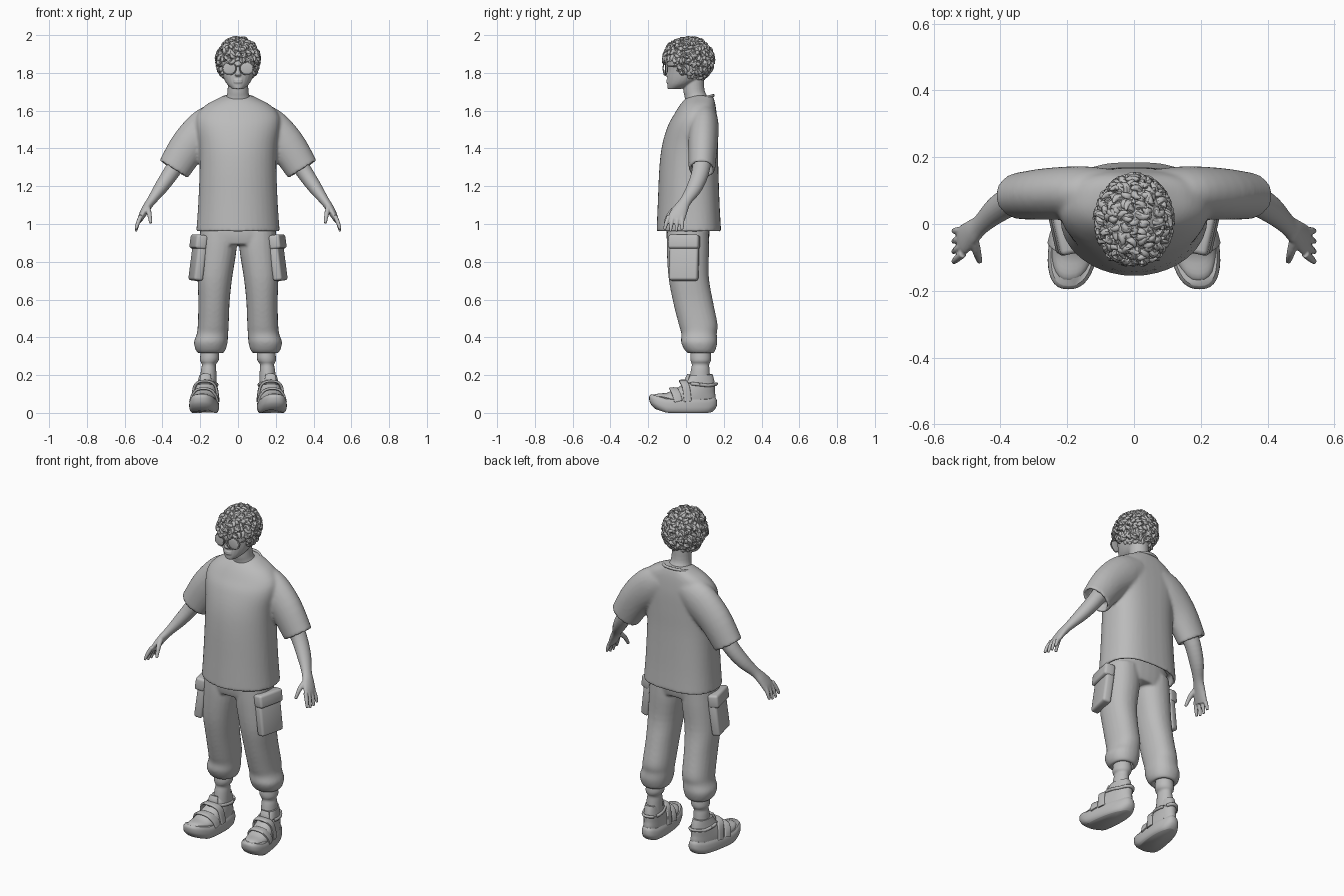
import bpy, bmesh, math, random
from mathutils import Vector, Matrix

random.seed(4)
cube = bpy.data.objects.get("Cube")
if cube:
    bpy.data.objects.remove(cube)

grey = bpy.data.materials.new("plain grey")
grey.use_nodes = True
grey.diffuse_color = (0.5, 0.5, 0.5, 1)
for node in grey.node_tree.nodes:
    if node.type == 'BSDF_PRINCIPLED':
        node.inputs["Base Color"].default_value = grey.diffuse_color
        node.inputs["Roughness"].default_value = 0.7
SIDES = (("left", 1), ("right", -1))


def spline(secs, steps):
    """Smoothly interpolate a list of number tuples."""
    pad = [secs[0]] + list(secs) + [secs[-1]]
    out = []
    for i in range(len(secs) - 1):
        for k in range(steps):
            t = k / steps
            out.append([0.5 * (2*q + (r-o)*t + (2*o - 5*q + 4*r - w)*t*t + (3*q - o - 3*r + w)*t**3)
                        for o, q, r, w in zip(*pad[i:i + 4])])
    return out + [list(secs[-1])]


def loft(bm, secs, n=24, steps=4, flat=False, front=2.0, back=2.0, hem=0.0, side=1):
    """Skin rings (x, y, z, half width, half depth); a hem folds the end inwards."""
    secs = spline(secs, steps)
    pts = [Vector((side * s[0], s[1], s[2])) for s in secs]
    rings = []

    def ring(c, a, b, u, v):
        row = []
        for j in range(n):
            co, si = math.cos(math.tau * j / n), math.sin(math.tau * j / n)
            e = 2 / (back if si > 0 else front)
            row.append(bm.verts.new(c + u * math.copysign(abs(co)**e, co) * a
                                    + v * math.copysign(abs(si)**e, si) * b))
        rings.append(row)

    last = len(pts) - 1
    for i, (c, s) in enumerate(zip(pts, secs)):
        t = Vector((0, 0, -1)) if flat else (pts[min(i + 1, last)] - pts[max(i - 1, 0)]).normalized()
        ref = Vector((1, 0, 0)) if abs(t.y) > 0.85 else Vector((0, 1, 0))
        u = ref.cross(t).normalized()
        v = t.cross(u)
        ring(c, s[3], s[4], u, v)
    if hem:
        ring(c, s[3] - 0.014, s[4] - 0.014, u, v)
        ring(c - t * hem, s[3] - 0.02, s[4] - 0.02, u, v)
    for r, q in zip(rings, rings[1:]):
        for j in range(n):
            bm.faces.new((r[j], r[(j + 1) % n], q[(j + 1) % n], q[j]))
    bm.faces.new(rings[0])
    bm.faces.new(rings[-1])


def blob(bm, centre, radii, sub=3):
    m = Matrix.Translation(centre) @ Matrix.Diagonal((*radii, 1))
    return bmesh.ops.create_icosphere(bm, subdivisions=sub, radius=1, matrix=m)["verts"]


def finish(name, bm, voxel=0, smooth=0, bevel=0):
    """Turn the bmesh into a smooth grey object, fused when a voxel size is given."""
    bmesh.ops.recalc_face_normals(bm, faces=bm.faces)
    me = bpy.data.meshes.new(name)
    bm.to_mesh(me)
    bm.free()
    me.materials.append(grey)
    ob = bpy.data.objects.new(name, me)
    bpy.context.scene.collection.objects.link(ob)
    for p in me.polygons:
        p.use_smooth = True
    if bevel:
        mod = ob.modifiers.new("rounding", 'BEVEL')
        mod.width, mod.segments = bevel, 3
    elif voxel:
        mod = ob.modifiers.new("fuse", 'REMESH')
        mod.mode, mod.voxel_size, mod.use_smooth_shade = 'VOXEL', voxel, True
        mod = ob.modifiers.new("relax", 'SMOOTH')
        mod.factor, mod.iterations = 0.5, smooth
    else:
        me.set_sharp_from_angle(angle=math.radians(50))
    return ob


# Shirt: body and two sleeves fused together
bm = bmesh.new()
loft(bm, [(0, .085, 1.68, .075, .055), (0, .073, 1.665, .105, .074), (0, .062, 1.63, .17, .094),
          (0, .05, 1.58, .215, .113), (0, .036, 1.52, .222, .132), (0, .022, 1.42, .207, .148),
          (0, .015, 1.3, .203, .156), (0, .014, 1.1, .211, .164), (0, .015, .96, .221, .171)],
     n=40, flat=True, back=2.7, hem=.05)
for _, s in SIDES:
    loft(bm, [(.07, .095, 1.565, .085, .07), (.155, .095, 1.515, .107, .078),
              (.255, .09, 1.42, .1, .078), (.342, .084, 1.288, .088, .07)], hem=.05, side=s)
finish("shirt", bm, voxel=.009, smooth=5)

# Collar band
bm = bmesh.new()
loop = [math.tau * i / 24 for i in range(25)]
loft(bm, [(.086 * math.cos(a), .073 + .071 * math.sin(a), 1.662 + .018 * math.sin(a), .008, .008)
          for a in loop], n=10, steps=2)
finish("collar", bm)

# Trousers: hips and two baggy legs
bm = bmesh.new()
loft(bm, [(0, .012, 1.06, .19, .11), (0, .01, .95, .2, .115), (0, .01, .89, .19, .105)],
     n=32, flat=True, front=2.4, back=2.4)
for _, s in SIDES:
    loft(bm, [(.105, .01, .97, .095, .11), (.107, .01, .87, .1, .112), (.122, .014, .72, .092, .107),
              (.127, .037, .59, .083, .106), (.131, .064, .47, .082, .103), (.135, .069, .42, .083, .094),
              (.144, .07, .375, .089, .096), (.145, .074, .335, .08, .083), (.145, .078, .315, .066, .068)],
         flat=True, front=2.2, back=2.2, hem=.04, side=s)
finish("trousers", bm, voxel=.008, smooth=5)

# Cargo pockets with flaps
for label, s in SIDES:
    for part, pos, size in (("pocket", (.213, -.01, .8), (.05, .155, .2)),
                            ("pocket_flap", (.209, -.01, .905), (.062, .165, .075))):
        bm = bmesh.new()
        turn = Matrix.Rotation(-s * .22, 4, 'Z') @ Matrix.Rotation(-s * .13, 4, 'Y')
        bmesh.ops.create_cube(bm, size=1, matrix=Matrix.Translation((s * pos[0], pos[1], pos[2]))
                              @ turn @ Matrix.Diagonal((*size, 1)))
        finish(label + "_" + part, bm, bevel=.014)

# Arms with palm, fingers and thumb
for label, s in SIDES:
    bm = bmesh.new()
    loft(bm, [(.29, .09, 1.37, .048, .05), (.355, .075, 1.27, .043, .046), (.41, .043, 1.19, .036, .041),
              (.457, 0, 1.125, .025, .031), (.485, -.025, 1.085, .022, .038),
              (.508, -.045, 1.045, .018, .045), (.52, -.053, 1.018, .013, .042)], side=s)
    for i in range(4):
        low = .975 - .016 * math.sin(math.pi * (i + .3) / 3.6)
        loft(bm, [(.512, -.02 - .023 * i, 1.045, .012, .012), (.53, -.02 - .028 * i, 1.005, .011, .011),
                  (.541, -.021 - .031 * i, low, .007, .008)], n=12, side=s)
    loft(bm, [(.482, -.04, 1.095, .016, .016), (.47, -.085, 1.055, .013, .013),
              (.462, -.113, 1.005, .008, .008)], n=12, side=s)
    finish(label + "_arm", bm, voxel=.004, smooth=3)

# Socks
for label, s in SIDES:
    bm = bmesh.new()
    loft(bm, [(.15, .078, .36, .042, .048), (.15, .078, .3, .05, .055), (.152, .078, .275, .048, .053),
              (.154, .077, .255, .037, .046), (.156, .075, .22, .041, .05), (.158, .072, .12, .045, .06)],
         flat=True, side=s)
    finish(label + "_sock", bm)


def place_shoe(bm, s):
    """Widen and lift the toe, turn it outwards and move it under the leg."""
    for v in bm.verts:
        x, y, z = v.co
        lift = max(0, -.1 - y) * .32 + max(0, y - .12) * .3
        v.co = (s * (.173 + x * (1 - .9 * y) - .12 * y), y, z + lift)


# Shoes: sole, upper, straps and ankle band
for label, s in SIDES:
    bm = bmesh.new()
    loft(bm, [(0, -.015, .072, .063, .17), (0, -.016, .055, .07, .179), (0, -.014, .028, .072, .178),
              (0, -.012, .01, .068, .166), (0, -.01, 0, .06, .15)], n=40, flat=True, front=2.5, back=2.5)
    place_shoe(bm, s)
    finish(label + "_sole", bm)

    bm = bmesh.new()
    loft(bm, [(0, .08, .2, .043, .06), (0, .072, .17, .049, .076), (0, .06, .14, .055, .093),
              (0, .025, .105, .061, .128), (0, -.002, .08, .064, .158), (0, -.012, .05, .064, .168)],
         n=32, flat=True, front=2.3, back=2.2)
    place_shoe(bm, s)
    finish(label + "_shoe_upper", bm)

    bm = bmesh.new()
    for y, top, wide in ((-.065, .125, .022), (-.015, .165, .02)):
        loft(bm, [(-.068, y + .025, .06, .007, wide), (-.057, y + .015, top - .03, .007, wide),
                  (-.028, y, top, .007, wide), (.028, y, top, .007, wide),
                  (.057, y + .015, top - .03, .007, wide), (.068, y + .025, .06, .007, wide)],
             n=16, front=4, back=4)
    loft(bm, [(.056 * math.cos(a), .072 + .088 * math.sin(a), .15 - .01 * math.sin(a), .009, .009)
              for a in loop], n=10, steps=1)
    loft(bm, [(0, .02, .12, .032, .016), (0, .008, .17, .032, .014), (0, .016, .205, .026, .009)])
    place_shoe(bm, s)
    finish(label + "_shoe_straps", bm)

# Head: skull, neck, nose, lips and ears
bm = bmesh.new()
loft(bm, [(0, .01, 1.975, .045, .055), (0, .014, 1.935, .086, .1), (0, .015, 1.87, .095, .11),
          (0, .012, 1.82, .09, .107), (0, -.003, 1.775, .078, .096), (0, -.03, 1.74, .058, .069),
          (0, -.062, 1.715, .03, .035)], flat=True)
loft(bm, [(0, .04, 1.8, .054, .055), (0, .042, 1.71, .055, .056), (0, .055, 1.67, .064, .062),
          (0, .07, 1.62, .09, .07)], flat=True)
loft(bm, [(0, -.09, 1.85, .009, .012), (0, -.101, 1.81, .012, .014), (0, -.105, 1.792, .017, .015),
          (0, -.098, 1.782, .012, .01)], n=16, flat=True)
for z, r in ((1.761, .006), (1.751, .007)):
    blob(bm, (0, -.095, z), (.024, .01, r))
for _, s in SIDES:
    blob(bm, (s * .093, .02, 1.815), (.012, .02, .033))
finish("head", bm, voxel=.004, smooth=3)

# Glasses: round rims, thin lenses, bridge and temples
bm = bmesh.new()
for _, s in SIDES:
    loft(bm, [(.045 + .035 * math.cos(a), -.109 + .012 * math.cos(a), 1.824 + .033 * math.sin(a), .003, .003)
              for a in loop], n=8, steps=1, side=s)
    blob(bm, (s * .045, -.108, 1.824), (.034, .004, .032))
    loft(bm, [(.079, -.098, 1.835, .003, .004), (.094, -.05, 1.835, .003, .004),
              (.098, .03, 1.832, .003, .004)], n=8, side=s)
loft(bm, [(-.013, -.118, 1.832, .003, .003), (0, -.12, 1.836, .003, .003), (.013, -.118, 1.832, .003, .003)], n=8)
finish("glasses", bm)


def hairy(p):
    """True where hair grows: not over the face or the neck."""
    edge = 1.868 if p.y < -.045 else 1.81 if p.y < .01 else 1.765
    return p.z > edge


# Hair: a cap covered in short bent curls
bm = bmesh.new()
middle, size = Vector((0, .012, 1.867)), Vector((.104, .124, .112))
cap = blob(bm, middle, size, 4)
bmesh.ops.delete(bm, geom=[v for v in cap if not hairy(v.co)], context='VERTS')
COUNT = 420
for i in range(COUNT):
    h = 1 - 2 * (i + .5) / COUNT
    a = i * math.pi * (3 - math.sqrt(5))
    w = math.sqrt(1 - h * h)
    out = Vector((w * math.cos(a), w * math.sin(a), h))
    root = middle + out * size
    if not hairy(root):
        continue
    spin = Vector([random.uniform(-1, 1) for _ in range(3)]) + Vector((0, 0, -.5))
    along = (spin - out * spin.dot(out)).normalized()
    across = out.cross(along) * random.choice((-1, 1))
    reach = random.uniform(.7, 1.2)
    path = [root - out * .006, root + (along * .011 + out * .006) * reach,
            root + (along * .022 + across * .009 + out * .008) * reach,
            root + (along * .024 + across * .02 + out * .011) * reach]
    loft(bm, [(p.x, p.y, min(p.z, 1.995), r, r) for p, r in zip(path, (.011, .011, .008, .002))], n=7, steps=2)
finish("hair", bm)
